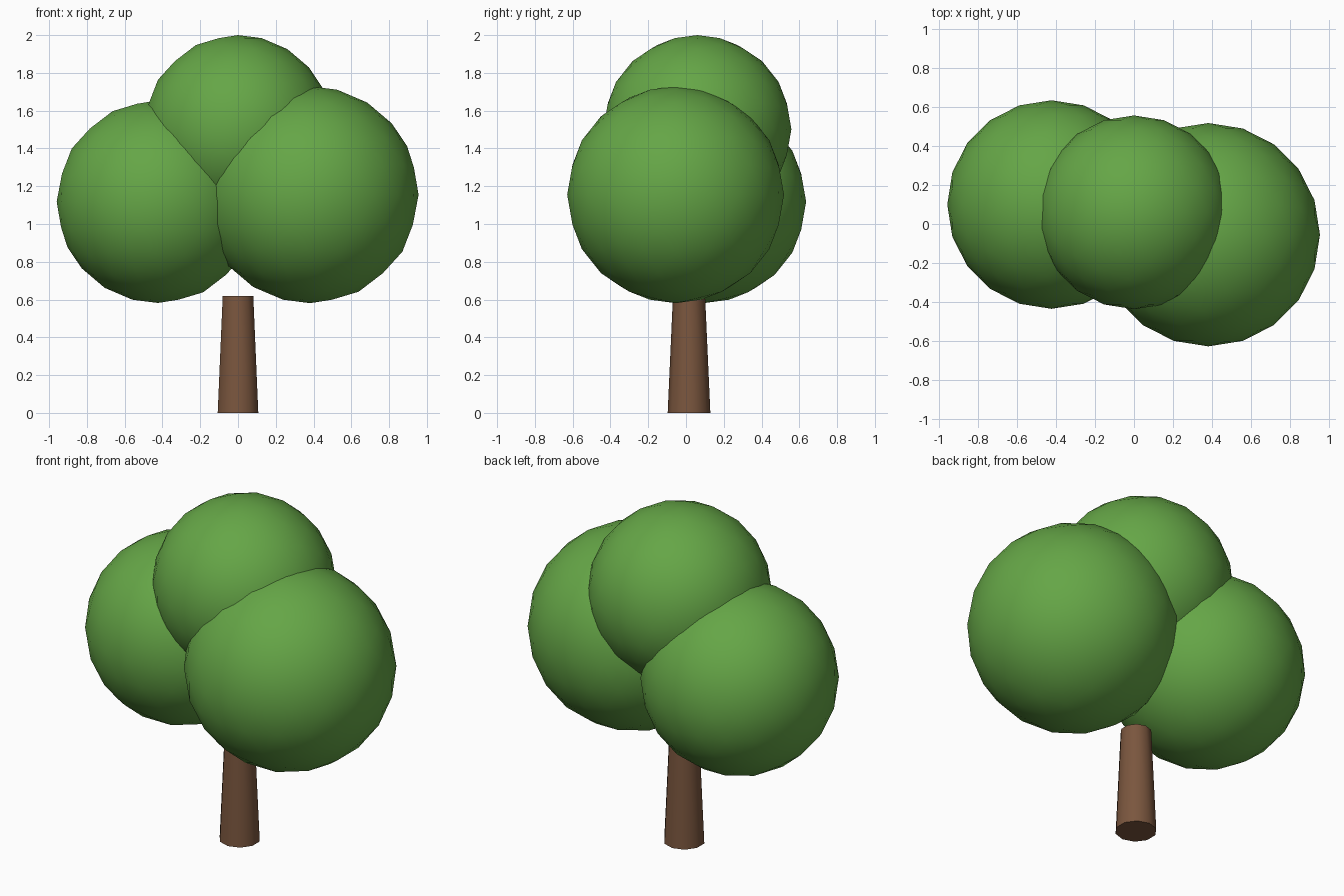
import bpy
import math

if "Cube" in bpy.data.objects:
    bpy.data.objects.remove(bpy.data.objects["Cube"])


def material(name, color):
    m = bpy.data.materials.new(name)
    m.diffuse_color = (*color, 1.0)
    m.use_nodes = True
    m.node_tree.nodes["Principled BSDF"].inputs["Base Color"].default_value = m.diffuse_color
    return m


leaf_green = material("leaf_green", (0.13, 0.38, 0.062))
bark_brown = material("bark_brown", (0.195, 0.093, 0.048))


def finish(name, mat):
    obj = bpy.context.object
    obj.name = name
    obj.data.materials.append(mat)
    bpy.ops.object.shade_smooth_by_angle(angle=math.radians(40))


# Tapered ten-sided trunk
TRUNK_HEIGHT = 0.62
bpy.ops.mesh.primitive_cone_add(vertices=10, radius1=0.113, radius2=0.085,
                                depth=TRUNK_HEIGHT,
                                location=(0, 0.016, TRUNK_HEIGHT / 2))
finish("trunk", bark_brown)

# Three overlapping balls of foliage: name, radius, centre
foliage = [
    ("foliage_left", 0.536, (-0.424, 0.10, 1.118)),
    ("foliage_right", 0.574, (0.382, -0.055, 1.155)),
    ("foliage_top", 0.498, (0.0, 0.06, 1.502)),
]
for name, radius, centre in foliage:
    bpy.ops.mesh.primitive_ico_sphere_add(subdivisions=3, radius=radius,
                                          location=centre)
    finish(name, leaf_green)
